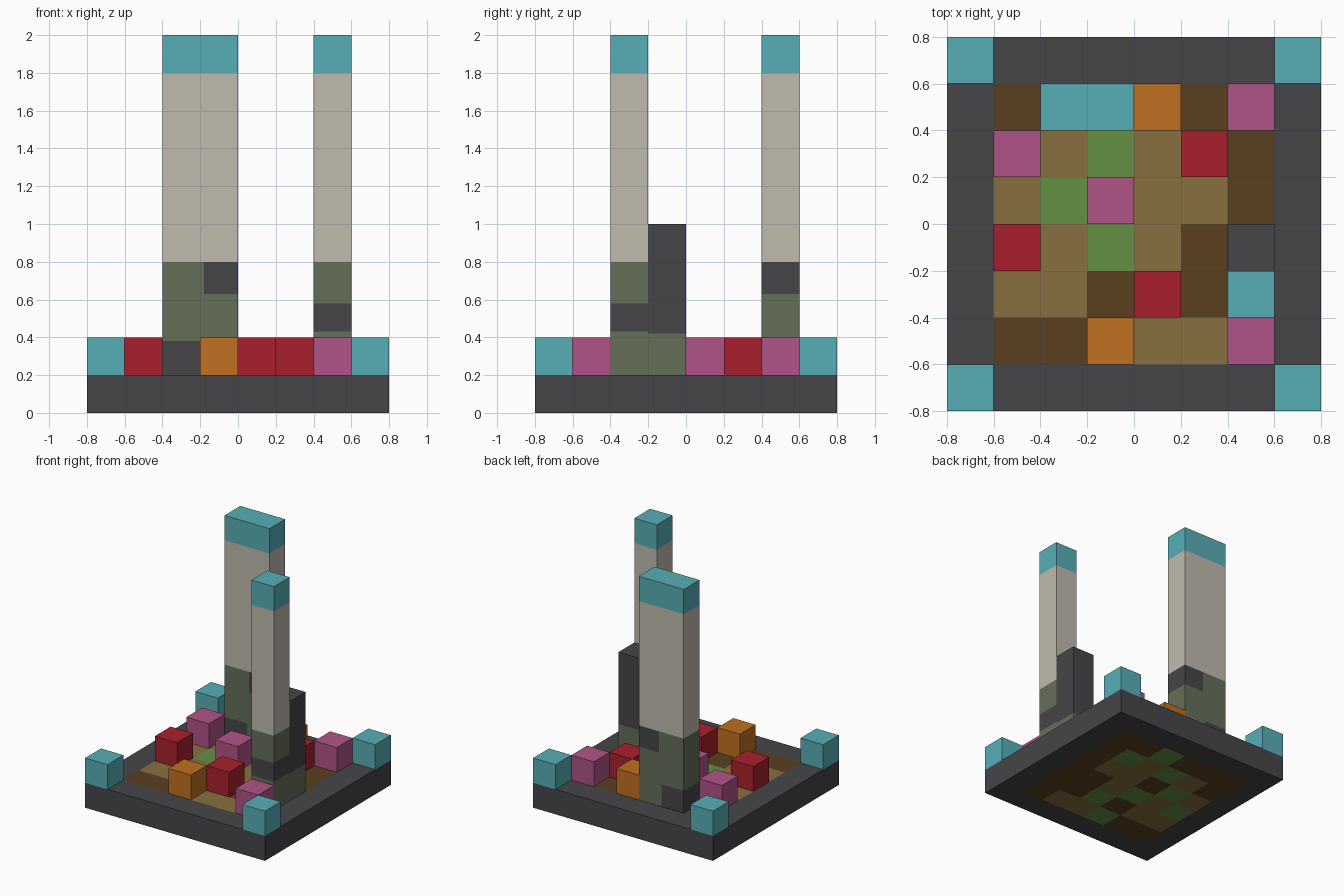
import bpy
import bmesh
from mathutils import Matrix, Vector

cube = bpy.data.objects.get("Cube")
if cube:
    bpy.data.objects.remove(cube, do_unlink=True)

CELL = 0.2


# Flat colours
def linear(hex_code):
    values = [int(hex_code[i:i + 2], 16) / 255 for i in (0, 2, 4)]
    return [v / 12.92 if v <= 0.04045 else ((v + 0.055) / 1.055) ** 2.4
            for v in values] + [1.0]


def material(name, hex_code):
    mat = bpy.data.materials.new(name)
    mat.use_nodes = True
    mat.diffuse_color = linear(hex_code)
    shader = next(n for n in mat.node_tree.nodes if n.type == 'BSDF_PRINCIPLED')
    shader.inputs["Base Color"].default_value = linear(hex_code)
    return mat


MATS = {name: material(name, code) for name, code in {
    "charcoal": "464549", "teal": "57AFB6", "pale_stone": "C0BBAF",
    "mossy_stone": "656E59", "red": "A8202D", "orange": "C07020",
    "pink": "B05487", "tan_path": "87703F", "dark_soil": "5A4020",
    "grass_green": "629044"}.items()}


def box(name, low, high, rule, cuts=()):
    """Box from corner to corner, cut at (axis, position), coloured by rule(centre)."""
    low, high = Vector(low), Vector(high)
    bm = bmesh.new()
    bmesh.ops.create_cube(bm, size=1, matrix=Matrix.Translation((low + high) / 2)
                          @ Matrix.Diagonal((*(high - low), 1)))
    for axis, position in cuts:
        normal = Vector((0, 0, 0))
        normal[axis] = 1
        bmesh.ops.bisect_plane(bm, geom=bm.verts[:] + bm.edges[:] + bm.faces[:],
                               plane_co=normal * position, plane_no=normal)
    mesh = bpy.data.meshes.new(name)
    used = []
    for face in bm.faces:
        colour = rule(face.calc_center_median())
        if colour not in used:
            used.append(colour)
            mesh.materials.append(MATS[colour])
        face.material_index = used.index(colour)
    bm.to_mesh(mesh)
    bm.free()
    obj = bpy.data.objects.new(name, mesh)
    bpy.context.collection.objects.link(obj)
    return obj


def block(name, x, y, colour):
    h = CELL / 2
    box(name, (x - h, y - h, CELL), (x + h, y + h, 2 * CELL), lambda c: colour)


# Base slab: charcoal rim around a garden floor, rows listed from back to front
FLOOR = ["BBBGBB", "BTGTGB", "TGBTTB", "GTGTBB", "TTBGBB", "BBGTTB"]
GROUND = {"B": "dark_soil", "T": "tan_path", "G": "grass_green"}


def floor_rule(c):
    if max(abs(c.x), abs(c.y)) > 0.6:
        return "charcoal"
    return GROUND[FLOOR[int((0.6 - c.y) / CELL)][int((c.x + 0.6) / CELL)]]


grid = [(axis, i * CELL) for axis in (0, 1) for i in range(-3, 4)]
box("base_slab", (-0.8, -0.8, 0), (0.8, 0.8, CELL), floor_rule, grid)

# Corner posts
for side, sx in (("right", -1), ("left", 1)):
    for end, sy in (("front", -1), ("back", 1)):
        block(f"{end}_{side}_corner_post", 0.7 * sx, 0.7 * sy, "teal")

# Garden blocks, rows listed from back to front
BLOCKS = ["...O.P", "P...R.", "..P...", "R.....", "...R..", "..O..P"]
PLANTS = {"O": "orange", "P": "pink", "R": "red"}
for row, line in enumerate(BLOCKS):
    for col, key in enumerate(line):
        if key in PLANTS:
            block(f"{PLANTS[key]}_block_{row}_{col}", -0.5 + col * CELL,
                  0.5 - row * CELL, PLANTS[key])


# Towers: mottled foot, pale shaft, teal cap
def tower_rule(foot):
    def rule(c):
        if c.z > 1.79:
            return "teal"
        if c.z > 0.8:
            return "pale_stone"
        return "charcoal" if foot(c) else "mossy_stone"
    return rule


shaft_cuts = [(2, 0.8), (2, 1.8)]
box("back_tower", (-0.4, 0.4, CELL), (0, 0.6, 2),
    tower_rule(lambda c: (c.z > 0.63 and c.x > -0.18) or (c.z < 0.38 and c.x < -0.2)),
    shaft_cuts + [(2, 0.38), (2, 0.63), (0, -0.2), (0, -0.18)])
box("front_tower", (0.4, -0.4, CELL), (0.6, -0.2, 2),
    tower_rule(lambda c: 0.43 < c.z < 0.58),
    shaft_cuts + [(2, 0.43), (2, 0.58)])

# Short pillar beside the front tower
box("short_pillar", (0.4, -0.2, CELL), (0.6, 0, 1),
    lambda c: "charcoal" if c.z > 0.42 else "mossy_stone", [(2, 0.42)])
